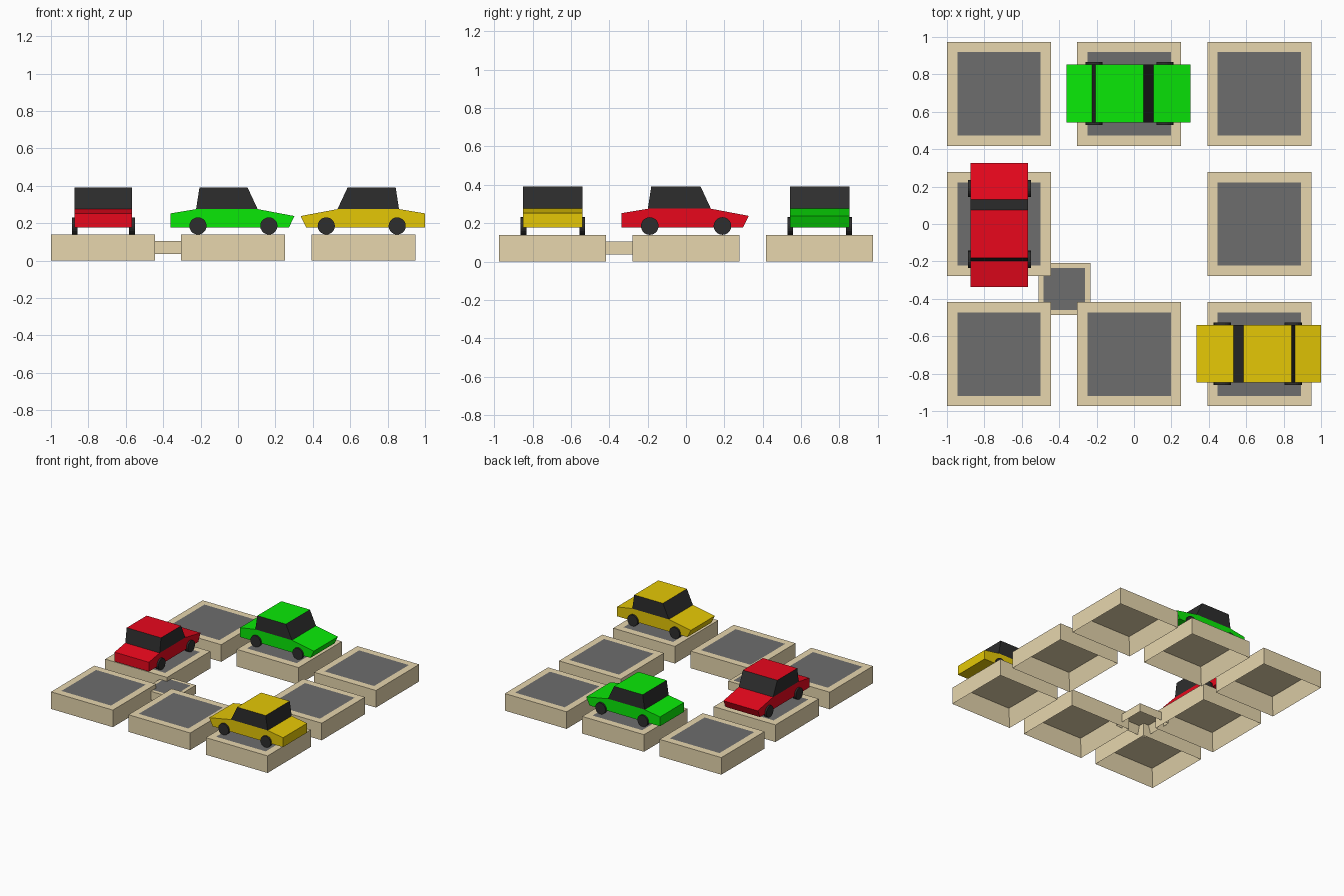
import bpy, bmesh, math
from mathutils import Matrix

if "Cube" in bpy.data.objects:
    bpy.data.objects.remove(bpy.data.objects["Cube"])


def mat(name, rgb):
    # sRGB 0-255 to linear viewport colour
    m = bpy.data.materials.new(name)
    m.diffuse_color = [(min(c, 255) / 255) ** 2.2 for c in rgb] + [1]
    m.use_nodes = True
    m.node_tree.nodes["Principled BSDF"].inputs["Base Color"].default_value = m.diffuse_color
    return m


TAN = mat("tan", (230, 213, 172))
ASPHALT = mat("asphalt", (109, 109, 109))
DARK = mat("dark", (49, 49, 49))


def finish(bm, name, mats, matrix):
    bm.normal_update()
    me = bpy.data.meshes.new(name)
    bm.to_mesh(me)
    bm.free()
    for m in mats:
        me.materials.append(m)
    ob = bpy.data.objects.new(name, me)
    ob.matrix_world = matrix
    bpy.context.collection.objects.link(ob)
    return ob


# Tile: block with a sloping hollow underneath and an asphalt panel on top
def tile(name, x, y, z=0, s=1):
    place = Matrix.Translation((x, y, z)) @ Matrix.Scale(s, 4)
    w, h = 0.556, 0.139
    bm = bmesh.new()
    bmesh.ops.create_cube(bm, size=1, matrix=Matrix.Translation((0, 0, h / 2))
                          @ Matrix.Diagonal((w, w, h, 1)))
    bm.normal_update()
    bottom = [f for f in bm.faces if f.normal.z < -0.5]
    bmesh.ops.inset_region(bm, faces=bottom, thickness=0.055)
    bmesh.ops.translate(bm, vec=(0, 0, h - 0.002), verts=bottom[0].verts)
    finish(bm, name, [TAN], place)
    bm = bmesh.new()
    bmesh.ops.create_grid(bm, x_segments=1, y_segments=1, size=0.223,
                          matrix=Matrix.Translation((0, 0, h + 0.001)))
    finish(bm, name + "_panel", [ASPHALT], place)


# Side profile extruded across the car's width
def extrude_profile(pts, width):
    bm = bmesh.new()
    f = bm.faces.new([bm.verts.new((x, -width / 2, z)) for x, z in pts])
    r = bmesh.ops.extrude_face_region(bm, geom=[f], use_keep_orig=True)
    verts = [v for v in r["geom"] if isinstance(v, bmesh.types.BMVert)]
    bmesh.ops.translate(bm, vec=(0, width, 0), verts=verts)
    bmesh.ops.recalc_face_normals(bm, faces=bm.faces)
    return bm


BODY = [(-0.332, 0.176), (0.302, 0.176), (0.332, 0.238), (0.135, 0.275),
        (-0.194, 0.275), (-0.332, 0.252)]
CABIN = [(-0.194, 0.275), (0.135, 0.275), (0.081, 0.391), (-0.176, 0.391)]


def car(name, x, y, angle, rgb):
    place = Matrix.Translation((x, y, 0)) @ Matrix.Rotation(math.radians(angle), 4, 'Z')
    paint = mat(name + "_paint", rgb)
    finish(extrude_profile(BODY, 0.309), name + "_body", [paint], place)

    # Dark glass cabin with painted roof
    bm = extrude_profile(CABIN, 0.309)
    bm.normal_update()
    for f in bm.faces:
        f.material_index = 1 if f.normal.z > 0.9 else 0
    finish(bm, name + "_cabin", [DARK, paint], place)

    # Wheels
    for end, wx in (("rear", -0.184), ("front", 0.195)):
        for side, sy in (("right", -1), ("left", 1)):
            bm = bmesh.new()
            bmesh.ops.create_cone(bm, cap_ends=True, segments=20, radius1=0.046,
                                  radius2=0.046, depth=0.03,
                                  matrix=Matrix.Translation((wx, sy * 0.153, 0.185))
                                  @ Matrix.Rotation(math.pi / 2, 4, 'X'))
            finish(bm, f"{name}_{end}_{side}_wheel", [DARK], place)


# Ring of eight road tiles around an empty centre
for i in range(3):
    for j in range(3):
        if (i, j) != (1, 1):
            tile(f"road_tile_{i}_{j}", -0.722 + 0.696 * i, -0.696 + 0.696 * j)

# Small half-size connecting tile
tile("small_tile", -0.3725, -0.3470, 0.036, 0.5)

# Three cars
car("green_car", -0.03, 0.697, 0, (18, 232, 16))
car("red_car", -0.72, -0.005, 90, (232, 16, 34))
car("yellow_car", 0.667, -0.694, 180, (228, 198, 14))
